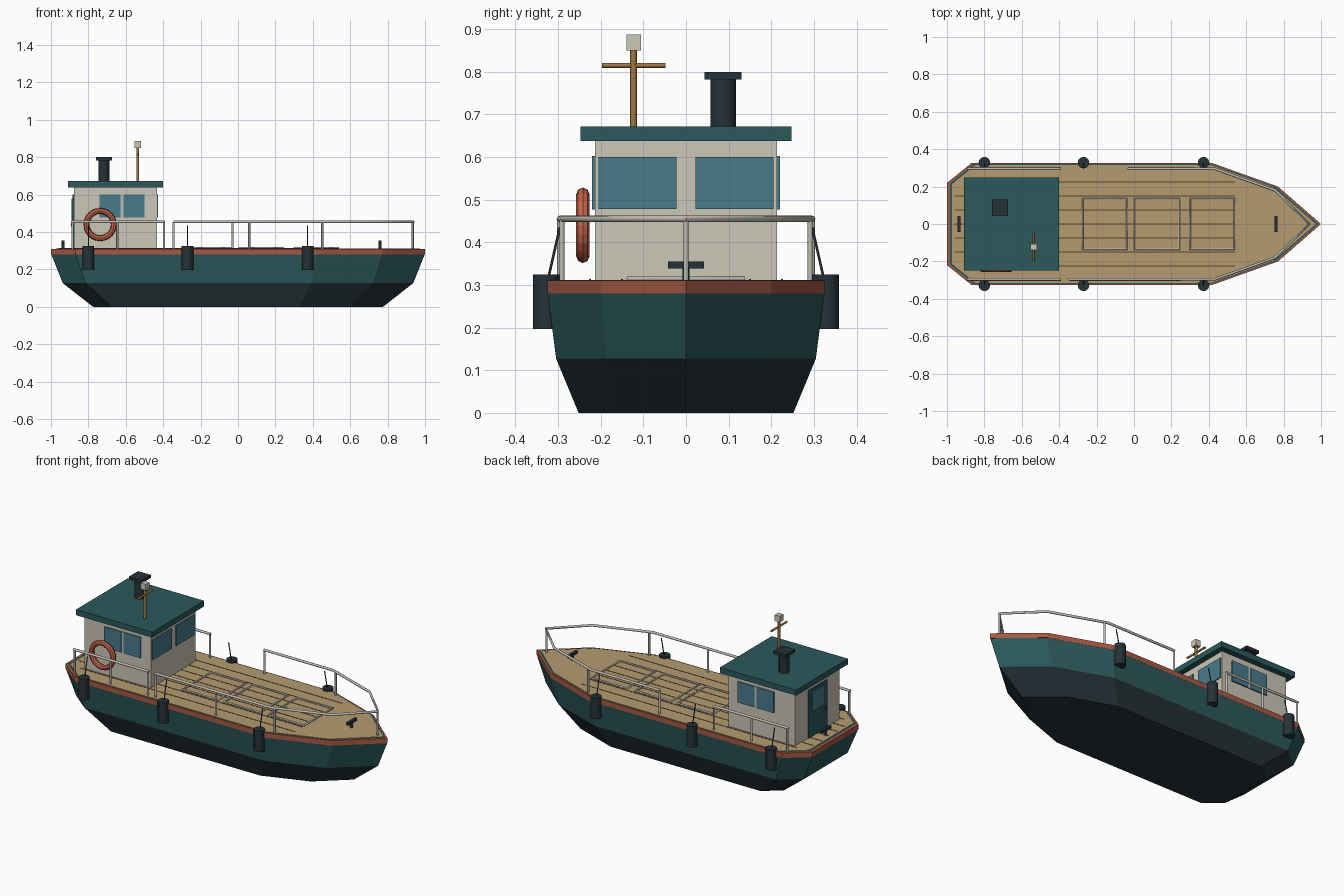
import bpy, bmesh
from math import radians
from mathutils import Vector

if "Cube" in bpy.data.objects:
    bpy.data.objects.remove(bpy.data.objects["Cube"])


def material(name, r, g, b):
    m = bpy.data.materials.new(name)
    m.use_nodes = True
    m.diffuse_color = (r, g, b, 1)
    m.node_tree.nodes["Principled BSDF"].inputs["Base Color"].default_value = (r, g, b, 1)
    return m


TEAL = material("teal paint", .025, .10, .107)
DARK = material("dark slate", .019, .032, .039)
RUST = material("rust trim", .38, .10, .056)
CREAM = material("cream wall", .60, .57, .48)
DECK = material("deck wood", .46, .33, .16)
GLASS = material("blue glass", .065, .20, .26)
MAST = material("mast wood", .35, .19, .055)
RAIL = material("rail grey", .52, .50, .45)
RING = material("ring coral", .56, .13, .07)
SEAM = material("seam brown", .10, .05, .025)


def finish(name, bm, *mats):
    bmesh.ops.recalc_face_normals(bm, faces=bm.faces)
    me = bpy.data.meshes.new(name)
    bm.to_mesh(me)
    bm.free()
    for m in mats:
        me.materials.append(m)
    ob = bpy.data.objects.new(name, me)
    bpy.context.collection.objects.link(ob)
    return ob


def box(name, lo, hi, mat):
    bm = bmesh.new()
    bmesh.ops.create_cube(bm, size=1)
    lo, hi = Vector(lo), Vector(hi)
    for v in bm.verts:
        v.co = (lo + hi) / 2 + v.co * (hi - lo)
    return finish(name, bm, mat)


def tube(name, points, radius, mat, closed=False, sides=8):
    """Round bar along a path, turned into a mesh."""
    cu = bpy.data.curves.new(name, "CURVE")
    cu.dimensions = "3D"
    cu.bevel_depth = radius
    cu.bevel_resolution = sides // 2 - 2
    cu.use_fill_caps = True
    sp = cu.splines.new("POLY")
    sp.points.add(len(points) - 1)
    for p, co in zip(sp.points, points):
        p.co = (*co, 1)
    sp.use_cyclic_u = closed
    cu.materials.append(mat)
    ob = bpy.data.objects.new(name, cu)
    bpy.context.collection.objects.link(ob)
    bpy.ops.object.select_all(action="DESELECT")
    ob.select_set(True)
    bpy.context.view_layer.objects.active = ob
    bpy.ops.object.convert(target="MESH")
    bpy.ops.object.shade_smooth_by_angle(angle=radians(50))
    return ob


# Hull plan, one half mirrored to a full loop
HALF = [(-1, .22), (-.87, .325), (.42, .325), (.77, .2)]
PLAN = HALF + [(1, 0)] + [(x, -y) for x, y in reversed(HALF)]


def loft(name, levels, mats):
    """Stack scaled copies of the plan; mats colour each band, the caps take the end colours."""
    bm = bmesh.new()
    rings = [[bm.verts.new((x * s, y * s, z)) for x, y in PLAN] for z, s in levels]
    n = len(PLAN)
    for k in range(len(rings) - 1):
        for i in range(n):
            j = (i + 1) % n
            f = bm.faces.new((rings[k][i], rings[k][j], rings[k + 1][j], rings[k + 1][i]))
            f.material_index = k
    bm.faces.new(rings[0])
    bm.faces.new(rings[-1]).material_index = len(rings) - 2
    return finish(name, bm, *mats)


loft("hull", [(0, .775), (.127, .937), (.28, .998), (.309, .99)], [DARK, TEAL, TEAL])
loft("gunwale", [(.28, 1), (.31, 1), (.31, .985), (.28, .985)], [RUST, RUST, TEAL])
loft("deck", [(.29, .972), (.312, .972)], [DECK])

# Plank seams
for k in range(-3, 4):
    y = k * .075
    start = -.96 if abs(k) < 3 else -.9
    box("plank_seam", (start, y - .002, .308), (.54, y + .002, .3135), SEAM)

# Deck hatch frames
for x in (-.275, .005, .3):
    w = .237
    tube("hatch_frame", [(x, -.135, .315), (x + w, -.135, .315),
                         (x + w, .135, .315), (x, .135, .315)], .006, RAIL, True)

# Wheelhouse
box("cabin", (-.878, -.213, .31), (-.433, .213, .64), CREAM)
box("cabin_roof", (-.91, -.248, .638), (-.4, .248, .672), TEAL)
for s in (-1, 1):
    ys = sorted((s * .022, s * .205))
    box("front_window", (-.436, ys[0], .478), (-.427, ys[1], .6), GLASS)
    for x in (-.74, -.612):
        ys = sorted((s * .212, s * .221))
        box("side_window", (x, ys[0], .477), (x + .113, ys[1], .602), GLASS)
    ys = sorted((s * .212, s * .218))
    box("window_post", (-.627, ys[0], .477), (-.612, ys[1], .602), RAIL)
box("door", (-.884, -.09, .312), (-.876, .09, .6), TEAL)
box("door_window", (-.889, -.06, .465), (-.882, .06, .58), GLASS)
box("door_handle", (-.893, -.075, .43), (-.882, -.062, .445), DARK)

# Funnel
tube("funnel", [(-.717, .087, .67), (-.717, .087, .784)], .03, DARK, sides=12)
box("funnel_cap", (-.76, .043, .782), (-.674, .13, .8), DARK)

# Mast with crossbar and lamp
tube("mast", [(-.536, -.123, .67), (-.536, -.123, .853)], .008, MAST)
tube("mast_crossbar", [(-.536, -.197, .815), (-.536, -.048, .815)], .006, MAST)
box("mast_lamp", (-.553, -.14, .85), (-.519, -.106, .887), CREAM)

# Life ring
bpy.ops.mesh.primitive_torus_add(major_radius=.073, minor_radius=.0155, major_segments=24,
                                 minor_segments=8, location=(-.737, -.242, .44),
                                 rotation=(radians(90), 0, 0))
ring = bpy.context.object
ring.name = "life_ring"
ring.data.materials.append(RING)

# Railings: bow rail runs around the point, stern rails are separate
TOP = .455


def post(x, y):
    tube("rail_post", [(x, y, .31), (x, y, TOP)], .006, RAIL)


tube("bow_rail", [(-.345, -.296, TOP), (.43, -.296, TOP), (.755, -.18, TOP), (.937, 0, TOP),
                  (.755, .18, TOP), (.43, .296, TOP), (-.033, .296, TOP)], .0075, RAIL)
for x, y in [(-.345, -.296), (.06, -.296), (.45, -.291), (.934, 0), (.45, .291), (-.03, .296)]:
    post(x, y)
for y in (-.296, .296):
    tube("stern_rail", [(-.893, y, TOP), (-.39, y, TOP)], .0075, RAIL)
    for x in (-.885, -.645, -.395):
        post(x, y)

# Fenders hanging on ropes
for x in (-.8, -.27, .372):
    for s in (-1, 1):
        tube("fender", [(x, s * .328, .197), (x, s * .328, .325)], .031, DARK, sides=12)
        tube("fender_rope", [(x, s * .322, .32), (x, s * .296, .435)], .003, DARK)

# Mooring cleats
for x in (-.935, .76):
    tube("cleat_post", [(x, 0, .31), (x, 0, .345)], .008, DARK)
    box("cleat_bar", (x - .008, -.042, .339), (x + .008, .042, .355), DARK)
